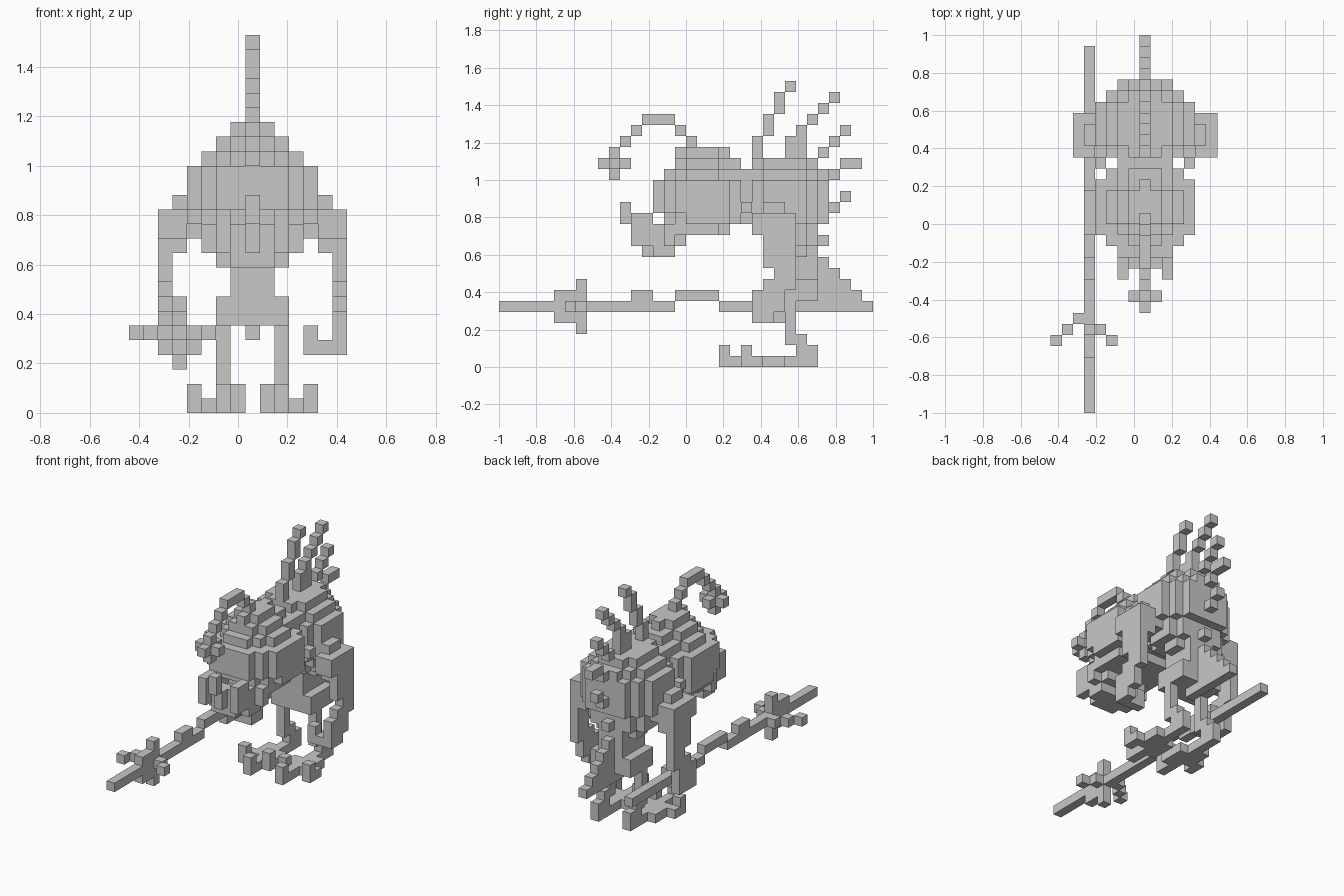
import bpy, bmesh
from mathutils import Vector

if "Cube" in bpy.data.objects:
    bpy.data.objects.remove(bpy.data.objects["Cube"])

V = 2 / 34                      # edge of one cube
MID = 8                         # column of the body's centre line
parts = {}                      # part name -> set of cubes (d, j, k)


def box(name, d, j, k, mirror=False):
    """Fill inclusive ranges: d sideways from the centre line, j backwards, k up."""
    cells = parts.setdefault(name, set())
    for a in range(d[0], d[1] + 1):
        for b in range(j[0], j[1] + 1):
            for c in range(k[0], k[1] + 1):
                cells.add((a, b, c))
                if mirror:
                    cells.add((-a, b, c))


def layer(name, k, w, j):
    """Round slab with half width w over the ranges j and k."""
    mid, r = (j[0] + j[1]) / 2, (j[1] - j[0] + 1) / 2
    cells = parts.setdefault(name, set())
    for c in range(k[0], k[1] + 1):
        for b in range(j[0], j[1] + 1):
            for a in range(-w, w + 1):
                if (a / (w + .5)) ** 2 + ((b - mid) / r) ** 2 <= 1:
                    cells.add((a, b, c))


def chain(name, steps):
    """Centre-line run of cubes: (j0, j1, k0, k1)."""
    for j0, j1, k0, k1 in steps:
        box(name, (0, 0), (j0, j1), (k0, k1))


# Head and neck
layer("head", (19, 19), 1, (16, 20))
box("head", (-1, 1), (17, 19), (19, 19))
layer("head", (18, 18), 2, (16, 20))
layer("head", (17, 17), 3, (15, 21))
layer("head", (14, 16), 4, (14, 22))
layer("head", (13, 13), 4, (15, 22))
layer("head", (12, 12), 3, (16, 20))
box("neck", (-2, 2), (20, 23), (13, 17))
box("neck", (-1, 1), (21, 21), (18, 18))

# Lower jaw with teeth
box("jaw", (-2, 2), (14, 15), (10, 10))
box("jaw", (-1, 1), (13, 13), (10, 10))
box("jaw", (-2, 2), (13, 16), (11, 11))
box("jaw", (3, 3), (15, 15), (11, 12), True)
box("jaw", (3, 3), (16, 16), (12, 12), True)
box("jaw", (2, 2), (13, 15), (12, 12), True)
box("jaw", (-2, 2), (13, 13), (12, 12))
box("teeth", (2, 2), (12, 12), (11, 13), True)
box("teeth", (2, 2), (13, 13), (13, 13), True)
chain("teeth", [(12, 12, 11, 12), (11, 11, 13, 14)])

# Lure hanging over the face
chain("lure", [(17, 17, 20, 20), (16, 16, 21, 21), (13, 15, 22, 22),
               (12, 12, 21, 21), (11, 11, 20, 20), (10, 10, 17, 19),
               (9, 11, 18, 18)])
box("lure", (-1, 1), (10, 10), (18, 18))

# Humped torso and hips
layer("torso", (18, 18), 2, (23, 28))
layer("torso", (17, 17), 3, (22, 29))
layer("torso", (13, 16), 4, (22, 29))
layer("torso", (12, 12), 4, (23, 28))
layer("torso", (11, 11), 3, (24, 28))
layer("torso", (10, 10), 2, (25, 28))
box("torso", (-1, 1), (25, 28), (8, 9))
box("hips", (-2, 2), (25, 28), (6, 7))
box("torso", (4, 4), (22, 22), (14, 14), True)

# Spikes along the back
chain("back_spikes", [(23, 23, 19, 20), (24, 24, 21, 22), (25, 25, 23, 24),
                      (26, 26, 25, 25)])
chain("back_spikes", [(26, 26, 19, 20), (27, 27, 19, 21), (28, 28, 22, 22),
                      (29, 29, 23, 23), (30, 30, 24, 24)])
chain("back_spikes", [(28, 28, 18, 18), (29, 29, 19, 19), (30, 30, 20, 20),
                      (31, 31, 21, 21)])
chain("back_spikes", [(29, 29, 16, 17), (30, 30, 17, 17), (31, 32, 18, 18)])
chain("back_spikes", [(29, 29, 13, 14), (30, 30, 14, 14), (31, 31, 15, 15),
                      (29, 29, 11, 11)])

# Tail stepping down behind the hips
chain("tail", [(27, 33, 5, 5), (28, 32, 6, 6), (28, 31, 7, 7), (28, 30, 8, 8),
               (28, 29, 9, 9)])

# Arms, bent back at the elbow
box("arms", (5, 5), (23, 26), (12, 13), True)
box("arms", (5, 5), (24, 25), (14, 14), True)
box("arms", (6, 6), (23, 26), (12, 13), True)
box("arms", (5, 6), (24, 26), (11, 11), True)
box("arms", (6, 6), (24, 26), (9, 10), True)
box("arms", (6, 6), (25, 26), (7, 8), True)
box("arms", (6, 6), (24, 25), (5, 7), True)
box("right_hand", (6, 6), (23, 24), (4, 6))
box("right_hand", (4, 5), (23, 23), (4, 4))
box("right_hand", (4, 4), (23, 23), (5, 5))
box("left_hand", (-6, -6), (23, 25), (4, 6))
box("left_hand", (-5, -5), (23, 24), (4, 4))
box("left_hand", (-5, -5), (23, 24), (6, 6))
box("left_hand", (-4, -4), (23, 24), (4, 5))

# Legs and clawed feet
box("legs", (2, 2), (26, 26), (2, 5), True)
box("legs", (2, 2), (27, 27), (1, 2), True)
box("feet", (2, 2), (20, 28), (0, 0), True)
box("feet", (2, 2), (28, 28), (1, 1), True)
box("feet", (2, 2), (20, 20), (1, 1), True)
box("feet", (1, 1), (22, 24), (0, 0), True)
box("feet", (3, 3), (23, 25), (0, 0), True)
box("feet", (4, 4), (22, 23), (0, 0), True)
box("feet", (1, 1), (22, 22), (1, 1), True)
box("feet", (4, 4), (22, 22), (1, 1), True)

# Crooked spear
for j, k in (((0, 15), (5, 5)), ((12, 13), (6, 6)), ((16, 19), (6, 6)),
             ((20, 32), (5, 5))):
    box("spear_shaft", (-5, -5), j, k)
box("spear_barbs", (-5, -5), (5, 7), (4, 6))
box("spear_barbs", (-5, -5), (7, 7), (3, 7))
for d, j in ((-6, 8), (-7, 7), (-8, 6), (-4, 7), (-3, 6)):
    box("spear_barbs", (d, d), (j, j), (5, 5))

# Turn the cubes of each part into outer faces only
grey = bpy.data.materials.new("grey")
grey.diffuse_color = (0.58, 0.58, 0.58, 1)
grey.use_nodes = True
grey.node_tree.nodes["Principled BSDF"].inputs["Base Color"].default_value = grey.diffuse_color
filled = set().union(*parts.values())
done = set()
for name, cells in parts.items():
    bm = bmesh.new()
    for cell in sorted(cells - done):
        c = Vector(cell)
        for axis in range(3):
            for s in (-1, 1):
                n = Vector((0, 0, 0))
                n[axis] = s
                if tuple(int(q) for q in c + n) in filled:
                    continue
                u, v = Vector((0, 0, 0)), Vector((0, 0, 0))
                u[(axis + 1) % 3], v[(axis + 2) % 3] = s, 1
                mid = c + n / 2 + Vector((MID - 7, .5 - 17, .5))
                bm.faces.new([bm.verts.new((mid + (u * a + v * b) / 2) * V)
                              for a, b in ((-1, -1), (1, -1), (1, 1), (-1, 1))])
    done |= cells
    bmesh.ops.remove_doubles(bm, verts=bm.verts, dist=V / 100)
    me = bpy.data.meshes.new(name)
    bm.to_mesh(me)
    bm.free()
    me.materials.append(grey)
    bpy.context.collection.objects.link(bpy.data.objects.new(name, me))
